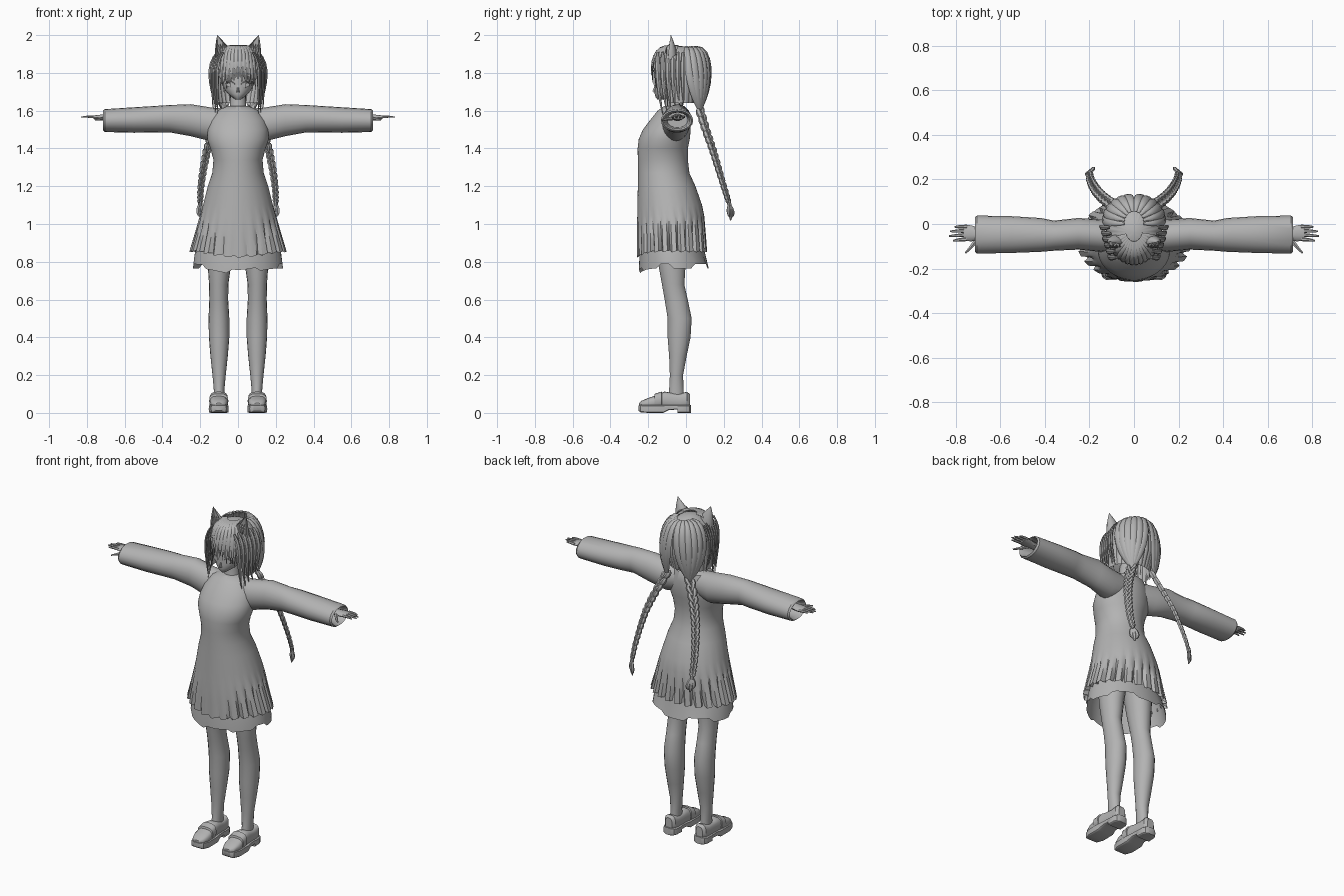
import bpy, bmesh, math, random
from mathutils import Vector as V

if "Cube" in bpy.data.objects:
    bpy.data.objects.remove(bpy.data.objects["Cube"])

random.seed(4)
grey = bpy.data.materials.new("plain grey")
grey.diffuse_color = (0.45, 0.45, 0.45, 1)
grey.use_nodes = True
grey.node_tree.nodes["Principled BSDF"].inputs["Base Color"].default_value = grey.diffuse_color


def loft(bm, rings, cap0=True, cap1=True):
    vs = [[bm.verts.new(p) for p in r] for r in rings]
    n = len(vs[0])
    for a, b in zip(vs, vs[1:]):
        for i in range(n):
            j = (i + 1) % n
            bm.faces.new((a[i], a[j], b[j], b[i]))
    if cap0:
        bm.faces.new(vs[0][::-1])
    if cap1:
        bm.faces.new(vs[-1])


def ell(c, u, v, n):
    c, u, v = V(c), V(u), V(v)
    return [c + u * math.cos(2 * math.pi * i / n) + v * math.sin(2 * math.pi * i / n) for i in range(n)]


def level(z, hw, yf, yb, n, x=0):
    """Horizontal oval from half width, front and back."""
    return ell((x, (yf + yb) / 2, z), (hw, 0, 0), (0, (yb - yf) / 2, 0), n)


def bezier(ctrl, steps):
    out = []
    for k in range(steps + 1):
        t, p = k / steps, [V(c) for c in ctrl]
        while len(p) > 1:
            p = [a.lerp(b, t) for a, b in zip(p, p[1:])]
        out.append(p[0])
    return out


def sweep(bm, pts, side, width, thick, shape, n=6):
    """Tapered strand along pts; shape(t) scales the oval section."""
    m, rings = len(pts) - 1, []
    for k, p in enumerate(pts):
        tan = (pts[min(k + 1, m)] - pts[max(k - 1, 0)]).normalized()
        out = tan.cross(V(side)).normalized()
        u = out.cross(tan).normalized()
        s = max(shape(k / m), 0.04)
        rings.append(ell(p, u * width * s, out * thick * s, n))
    loft(bm, rings)


def finish(name, bm, mirror=False):
    bmesh.ops.recalc_face_normals(bm, faces=bm.faces)
    me = bpy.data.meshes.new(name)
    bm.to_mesh(me)
    bm.free()
    me.materials.append(grey)
    ob = bpy.data.objects.new(name, me)
    bpy.context.collection.objects.link(ob)
    if mirror:
        ob.modifiers.new("mirror", 'MIRROR').use_mirror_merge = False
    return ob


def taper(t):
    return min(1, 0.5 + t * 2) * (1 - t ** 3)


def lens(t):
    return math.sin(math.pi * (0.06 + 0.88 * t)) ** 0.7


# Dress: one shell, pleated towards the open hem
N = 96
bm = bmesh.new()
rings = []
for z, hw, yf, yb in [(1.625, .055, -.115, -.01), (1.60, .11, -.15, .015), (1.55, .145, -.19, .025),
                      (1.5, .16, -.228, .025), (1.45, .163, -.25, .02), (1.4, .146, -.256, .01),
                      (1.34, .13, -.255, .01), (1.27, .136, -.254, .018), (1.2, .16, -.255, .05),
                      (1.1, .185, -.257, .085), (1.04, .203, -.258, .097), (.98, .22, -.26, .102),
                      (.92, .238, -.26, .107), (.85, .258, -.26, .112)]:
    ring = level(z, hw, yf, yb, N)
    depth = max(0, 1.06 - z) / .21 * .15
    mid = V((0, (yf + yb) / 2, z))
    for i, p in enumerate(ring):
        front = max(0, -math.sin(2 * math.pi * i / N)) ** 4
        if i % 4 == 3:
            ring[i] = mid + (p - mid) * (1 - depth * (1 - .8 * front))
        if z < .86:
            ring[i].z += .012 * (i % 4) / 3 - .03 * front
    rings.append(ring)
loft(bm, rings, True, False)
finish("dress", bm)

# Underskirt with an uneven lower edge
bm = bmesh.new()
low = level(.765, .238, -.25, .12, 48)
for i, p in enumerate(low):
    p.z += .022 * ((i // 5) % 2) - .03 * max(0, -math.sin(math.pi * i / 24)) ** 6
loft(bm, [level(.93, .205, -.235, .085, 48), level(.85, .228, -.245, .1, 48), low], False, False)
finish("underskirt", bm)

# Sleeves with a turned-in cuff
bm = bmesh.new()
loft(bm, [ell((x, (y0 + y1) / 2, (z0 + z1) / 2), (0, (y1 - y0) / 2, 0), (0, 0, (z1 - z0) / 2), 20)
          for x, y0, y1, z0, z1 in [(.07, -.12, .01, 1.46, 1.61), (.15, -.125, .02, 1.44, 1.618),
                                    (.25, -.115, .027, 1.465, 1.634), (.36, -.12, .015, 1.485, 1.63),
                                    (.42, -.125, .027, 1.485, 1.626), (.55, -.13, .035, 1.483, 1.618),
                                    (.705, -.133, .038, 1.487, 1.608), (.715, -.125, .03, 1.495, 1.6),
                                    (.69, -.115, .02, 1.505, 1.59), (.58, -.10, .01, 1.51, 1.59)]])
finish("sleeves", bm, True)

# Hands: palm, four fingers and a thumb
bm = bmesh.new()
loft(bm, [ell((x, y, 1.565), (0, w, 0), (0, 0, h), 10) for x, y, w, h in
          [(.58, -.045, .025, .022), (.69, -.045, .025, .018), (.73, -.042, .036, .014), (.765, -.04, .036, .01)]])
for y, end in [(-.068, .812), (-.049, .83), (-.03, .826), (-.012, .805)]:
    sweep(bm, bezier([(.75, y, 1.567), (.79, y * 1.05, 1.57), (end, y * 1.1, 1.566)], 4), (0, 1, 0),
          .009, .008, lambda t: 1 - .6 * t ** 2)
sweep(bm, bezier([(.70, -.06, 1.56), (.725, -.1, 1.557), (.757, -.13, 1.553)], 4), (0, 0, 1),
      .01, .011, lambda t: 1 - .6 * t ** 2)
finish("hands", bm, True)

# Legs
bm = bmesh.new()
loft(bm, [level(z, hw, yf, yb, 18, x) for z, x, hw, yf, yb in
          [(.06, .1, .028, -.1, -.01), (.12, .1, .028, -.09, -.012), (.2, .1, .035, -.086, -.015),
           (.3, .1, .046, -.09, .004), (.4, .1, .054, -.098, .025), (.5, .101, .055, -.098, .031),
           (.6, .102, .05, -.114, .01), (.68, .102, .051, -.128, -.008), (.8, .098, .064, -.15, 0),
           (.98, .085, .078, -.17, .02)]])
finish("legs", bm, True)


def shoe_ring(y, hw, z0, z1, n=16, e=.5):
    c, h = (z0 + z1) / 2, (z1 - z0) / 2
    f = lambda a: math.copysign(abs(a) ** e, a)
    return [V((.102 + hw * f(math.cos(k * 2 * math.pi / n)), y, c + h * f(math.sin(k * 2 * math.pi / n))))
            for k in range(n)]


# Shoes: sole with raised arch, rounded upper, instep strap
bm = bmesh.new()
loft(bm, [shoe_ring(*r, e=.25) for r in
          [(-.252, .022, .012, .04), (-.24, .04, .003, .042), (-.2, .053, 0, .042), (-.12, .052, 0, .042),
           (-.09, .047, .016, .042), (-.046, .045, .017, .042), (-.044, .046, 0, .042), (0, .044, 0, .042),
           (.018, .035, 0, .042), (.026, .018, 0, .042)]])
finish("soles", bm, True)
bm = bmesh.new()
loft(bm, [shoe_ring(*r, e=.7) for r in
          [(-.248, .018, .03, .052), (-.235, .037, .025, .064), (-.2, .048, .02, .079), (-.15, .047, .02, .095),
           (-.115, .043, .02, .113), (-.085, .04, .02, .108), (-.03, .039, .02, .102), (.005, .036, .02, .112),
           (.02, .022, .025, .1)]])
finish("shoe_uppers", bm, True)
bm = bmesh.new()
loft(bm, [shoe_ring(*r, e=.7) for r in [(-.168, .049, .025, .096), (-.166, .051, .025, .101),
                                        (-.13, .049, .025, .113), (-.128, .045, .025, .11)]])
finish("shoe_straps", bm, True)

# Head, neck, nose
bm = bmesh.new()
loft(bm, [level(*r, 24) for r in
          [(1.66, .014, -.152, -.1), (1.672, .032, -.161, -.07), (1.69, .054, -.166, -.04), (1.715, .074, -.166, 0),
           (1.75, .088, -.165, .03), (1.8, .095, -.166, .05), (1.86, .09, -.158, .05), (1.91, .06, -.12, .02)]])
finish("head", bm)
bm = bmesh.new()
loft(bm, [level(1.54, .06, -.12, 0, 16), level(1.61, .044, -.1, -.015, 16), level(1.72, .04, -.1, -.02, 16)])
finish("neck", bm)
bm = bmesh.new()
loft(bm, [level(1.697, .009, -.174, -.155, 6), level(1.704, .007, -.179, -.155, 6),
          level(1.735, .003, -.166, -.155, 6)])
finish("nose", bm)

# Eyes and upper lashes as thin plates
bm = bmesh.new()
eye = [ell((.04, y, 1.737), (.02, .006, 0), (0, 0, .013), 12) for y in (-.152, -.158)]
loft(bm, eye)
sweep(bm, bezier([(.016, -.163, 1.74), (.04, -.163, 1.768), (.066, -.145, 1.742)], 6), (0, 0, 1), .003, .003, lens)
finish("eyes", bm, True)

# Hair cap: ridged shell, short in front and long at the back
A = 112
bm = bmesh.new()
rings = []
for k in range(15):
    t = (k + .15) / 14.15
    ring = []
    for i in range(A):
        a = 2 * math.pi * i / A
        back = min(1, max(0, (math.sin(a) + .72) / .35))
        zb = 1.86 - .22 * back
        z = 1.943 - (1.943 - zb) * t ** 1.7
        s = min(1, (1.943 - z) / .13)
        r = math.sqrt(1 - (1 - s) ** 2) - max(0, 1.74 - z) * 2.2 * max(0, math.sin(a))
        r *= 1 + .035 * abs(math.sin(a * 14)) * min(1, t * 3)
        ring.append(V((.122 * r * math.cos(a), -.038 + .133 * r * math.sin(a), z)))
    rings.append(ring)
loft(bm, rings, True, False)
finish("hair_cap", bm)

# Fringe strands fanning over the brow
bm = bmesh.new()
for layer in range(2):
    for k in range(15):
        a = math.radians(-72 + 144 * (k + .5 * layer) / 14)
        sx, cy = math.sin(a), math.cos(a)
        end = 1.745 - .06 * abs(sx) + random.uniform(-.012, .02) + .02 * layer
        r = 1 + .03 * layer
        P = lambda q, z: (.118 * q * r * sx, -.035 - .143 * q * r * cy, z)
        sweep(bm, bezier([P(.3, 1.945), P(.95, 1.95), P(1.06, 1.85), P(1.0, end)], 8), (cy, sx, 0),
              .0125, .005, taper)
finish("fringe", bm)

# Long locks beside the face, and back strands gathering to the plaits
bm = bmesh.new()
for k in range(6):
    x, y = .098 + .008 * k, -.15 + .027 * k
    sweep(bm, bezier([(x * .8, y, 1.91), (x + .04, y - .005, 1.83), (x, y, 1.7), (.112 + .009 * (k % 4), y * .8, 1.57 + .012 * k)], 9),
          (.5, 1, 0), .015, .007, taper)
for k in range(6):
    a = math.radians(8 + 16 * k)
    cx, cy = .145 * math.sin(a), .14 * math.cos(a)
    sweep(bm, bezier([(cx * .3, cy * .4, 1.94), (cx, cy, 1.95), (cx * 1.1, cy * 1.1, 1.76),
                      (cx * .7 + .03, cy * .5 + .04, 1.68), (.075, .075, 1.59)], 10), (cy, -cx, 0), .02, .008, lens)
finish("hair_locks", bm, True)

# Plaits: crossing lobes down a path, then a tie and a loose tuft
path = [V(p) for p in [(.065, .065, 1.63), (.125, .105, 1.5), (.162, .14, 1.4), (.182, .17, 1.3),
                       (.197, .2, 1.2), (.2, .228, 1.11)]]


def along(t):
    f = min(max(t, 0), 1) * (len(path) - 1)
    i = min(int(f), len(path) - 2)
    return path[i].lerp(path[i + 1], f - i)


bm = bmesh.new()
side = V((.75, -.6, .15)).normalized()
steps = 16
for k in range(steps):
    t = k / steps
    w = .024 - .01 * t
    for s in (-1, 1):
        u = t + (.5 / steps if s > 0 else 0)
        a, b = along(u), along(u + 1.7 / steps)
        sweep(bm, bezier([a + side * s * w * .5, a.lerp(b, .3) + side * s * w * 1.25, b - side * s * w * .3], 5),
              side, w * .6, w * .72, lens)
end = path[-1]
sweep(bm, [end + V((0, -.004, .014)), end, end + V((0, .003, -.014))], side, .011, .011, lambda t: 1, 8)
for d in (-.016, 0, .016):
    sweep(bm, bezier([end, end + side * d * 1.8 + V((0, .012, -.05)), end + side * d * .5 + V((-.008, .008, -.09 + abs(d)))], 5),
          side, .013, .01, lens)
finish("plaits", bm, True)

# Pointed ears, hollowed in front, with inner tufts
bm = bmesh.new()
rings = []
for t in (0, .2, .4, .6, .8, .93, 1):
    w = max(.002, .045 * (1 - t ** 1.6))
    c = V((.076 + .034 * t ** 1.3, -.08, 1.885 + .115 * t))
    r = ell(c, (w, 0, -.3 * w * (1 - t)), (0, w * .75, 0), 14)
    for p in r:
        if p.y < c.y and abs(p.x - c.x) < w * .8:
            p.y = c.y + w * .25
    rings.append(r)
loft(bm, rings)
for k in range(4):
    x = .055 + .014 * k
    sweep(bm, bezier([(x, -.1, 1.895), (x + .006, -.115, 1.925), (x + .012, -.09, 1.955)], 4), (1, 0, 0), .008, .004, taper)
finish("ears", bm, True)

# Smooth shading with crisp edges
for ob in bpy.context.scene.objects:
    ob.select_set(True)
    bpy.context.view_layer.objects.active = ob
bpy.ops.object.shade_smooth_by_angle(angle=math.radians(35))
